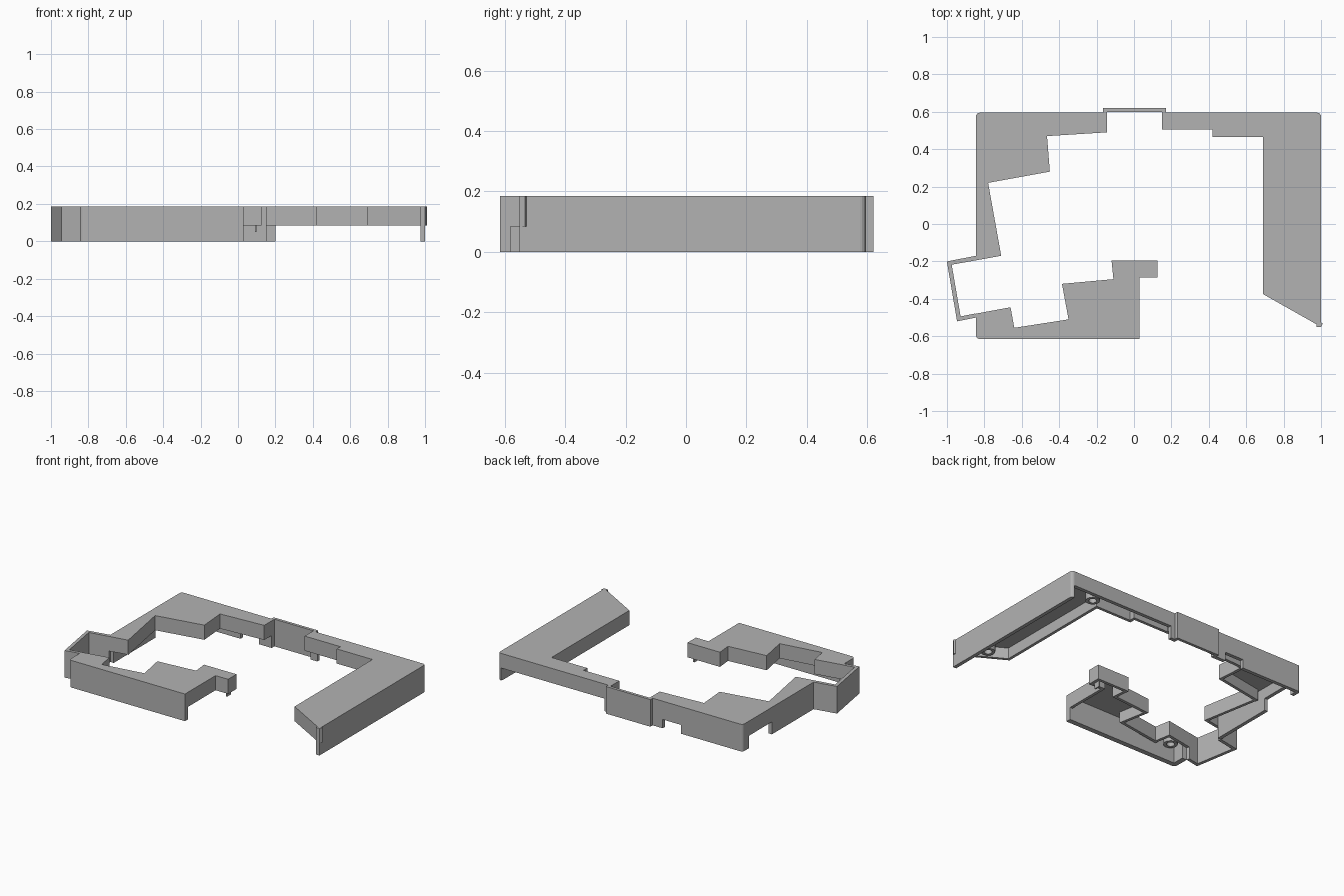
import bpy, bmesh, math
from mathutils import Vector

if "Cube" in bpy.data.objects:
    bpy.data.objects.remove(bpy.data.objects["Cube"], do_unlink=True)

TOP, MID, LOW = 0.185, 0.085, 0.0
THICK = 0.025

grey = bpy.data.materials.new("plain grey")
grey.use_nodes = True
grey.diffuse_color = (0.45, 0.45, 0.45, 1)
grey.node_tree.nodes["Principled BSDF"].inputs["Base Color"].default_value = (0.45, 0.45, 0.45, 1)


def finish(name, bm):
    bmesh.ops.recalc_face_normals(bm, faces=bm.faces)
    mesh = bpy.data.meshes.new(name)
    bm.to_mesh(mesh)
    bm.free()
    mesh.materials.append(grey)
    obj = bpy.data.objects.new(name, mesh)
    bpy.context.collection.objects.link(obj)
    return obj


def prism(name, outline, z0, z1):
    """Flat outline raised from z0 to z1."""
    bm = bmesh.new()
    face = bm.faces.new([bm.verts.new((x, y, z0)) for x, y in outline])
    new = bmesh.ops.extrude_face_region(bm, geom=[face])["geom"]
    bmesh.ops.translate(bm, vec=(0, 0, z1 - z0),
                        verts=[v for v in new if isinstance(v, bmesh.types.BMVert)])
    return finish(name, bm)


def wall(name, path, z0, thick=THICK):
    """Mitred wall on the left side of an open path."""
    pts = [Vector(p) for p in path]
    normals = []
    for a, b in zip(pts, pts[1:]):
        d = (b - a).normalized()
        normals.append(Vector((-d.y, d.x)))
    bm = bmesh.new()
    rings = []
    for i, p in enumerate(pts):
        n0 = normals[max(i - 1, 0)]
        n1 = normals[min(i, len(normals) - 1)]
        q = p + (n0 + n1) * (thick / (1 + n0.dot(n1)))
        rings.append([bm.verts.new((v.x, v.y, z)) for v, z in
                      ((p, z0), (p, TOP), (q, TOP), (q, z0))])
    for r, s in zip(rings, rings[1:]):
        for k in range(4):
            m = (k + 1) % 4
            bm.faces.new((r[k], r[m], s[m], s[k]))
    bm.faces.new(rings[0])
    bm.faces.new(rings[-1][::-1])
    return finish(name, bm)


def rounded(x, y, sx, sy, r=0.02, steps=4):
    """Quarter arc for a corner pointing towards (sx, sy), counter-clockwise."""
    start = math.atan2(sy, sx) - math.pi / 4
    cx, cy = x - sx * r, y - sy * r
    return [(cx + r * math.cos(start + k * math.pi / 2 / steps),
             cy + r * math.sin(start + k * math.pi / 2 / steps)) for k in range(steps + 1)]


def tube(name, x, y, radius, hole, z0, z1, sides=24):
    """Hollow round post."""
    bm = bmesh.new()
    loops = []
    for r, z in ((radius, z0), (radius, z1), (hole, z1), (hole, z0)):
        loops.append([bm.verts.new((x + r * math.cos(math.tau * i / sides),
                                    y + r * math.sin(math.tau * i / sides), z)) for i in range(sides)])
    for k in range(4):
        a, b = loops[k], loops[(k + 1) % 4]
        for i in range(sides):
            j = (i + 1) % sides
            bm.faces.new((a[i], a[j], b[j], b[i]))
    obj = finish(name, bm)
    obj.data.shade_smooth()
    bpy.context.view_layer.objects.active = obj
    obj.select_set(True)
    bpy.ops.object.shade_smooth_by_angle(angle=math.radians(35))
    obj.select_set(False)


# stepped inner edge, from the front end round to the tip of the side arm
inner = [(0.03, -0.615), (0.03, -0.285), (0.125, -0.285), (0.125, -0.195), (-0.12, -0.195),
         (-0.11, -0.295), (-0.385, -0.32), (-0.35, -0.51), (-0.64, -0.555), (-0.66, -0.445),
         (-0.93, -0.495), (-0.977, -0.218), (-0.71, -0.17), (-0.78, 0.22), (-0.45, 0.28),
         (-0.465, 0.47), (-0.145, 0.49), (-0.145, 0.6), (0.15, 0.6), (0.15, 0.505),
         (0.42, 0.505), (0.42, 0.465), (0.69, 0.465), (0.69, -0.375), (1, -0.55)]

# outer edge pieces
corner_right = rounded(1, 0.595, 1, 1)
corner_left = rounded(-0.845, 0.595, -1, 1)
corner_front = rounded(-0.845, -0.615, -1, -1)
clip = [(0.17, 0.595), (0.17, 0.62), (-0.165, 0.62), (-0.165, 0.595)]
side_box = [(-0.845, -0.17), (-1, -0.2), (-0.945, -0.52), (-0.845, -0.5)]

prism("top_plate", inner + corner_right + clip + corner_left + side_box + corner_front,
      TOP - THICK, TOP)

# inner skirt is shallow and follows the stepped edge
wall("inner_skirt", inner, MID, 0.02)

# outer skirt, full height with raised openings
wall("right_wall", [(1, -0.55)] + corner_right, LOW)
wall("back_wall_short", [corner_right[-1], (0.2, 0.595)], MID)
wall("back_wall_tab", [(0.2, 0.595), (0.15, 0.595)], LOW)
wall("back_clip", clip, LOW, 0.02)
wall("back_wall_inner", [(-0.145, 0.595), (-0.24, 0.595)], LOW)
wall("back_wall_notch", [(-0.24, 0.595), (-0.38, 0.595)], 0.06)
wall("back_wall_left", [(-0.38, 0.595)] + corner_left + [(-0.845, 0.53)], LOW)
wall("left_wall_notch", [(-0.845, 0.53), (-0.845, 0.28)], MID)
wall("left_wall", [(-0.845, 0.28), (-0.845, -0.17)], LOW)
wall("side_box_wall", side_box, LOW, 0.022)
wall("front_wall", [(-0.845, -0.5)] + corner_front + [(0.03, -0.615)], LOW, 0.035)

# round screw posts under the plate
for i, (x, y) in enumerate([(0.77, 0.52), (0.86, -0.38), (-0.74, -0.53)]):
    tube(f"screw_post_{i + 1}", x, y, 0.045, 0.025, MID, TOP - 0.01)

# small locating peg under the front tab
prism("locating_peg", [(0.09, -0.26), (0.1, -0.26), (0.1, -0.22), (0.09, -0.22)], 0.05, TOP - 0.01)
